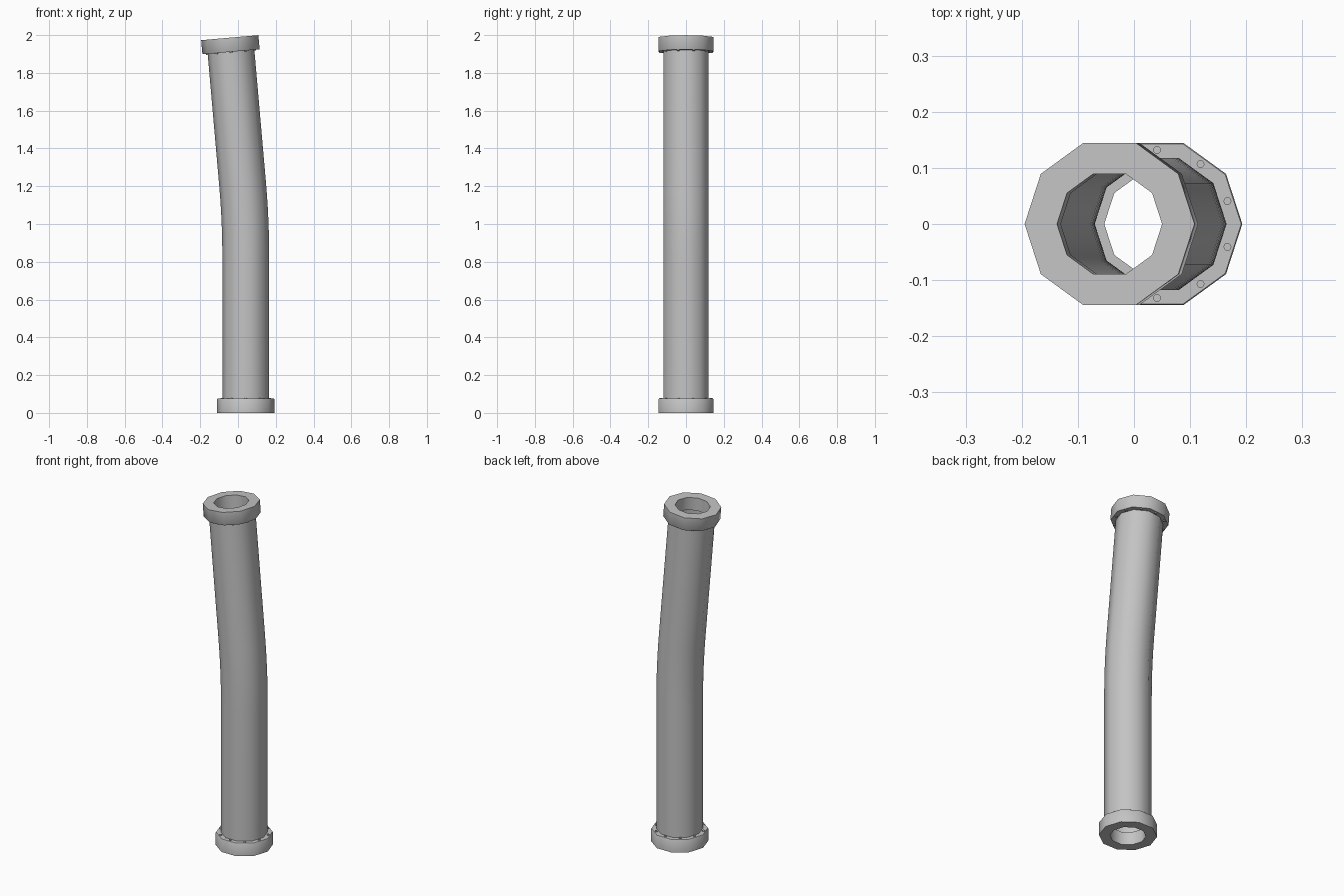
import bpy, bmesh, math
from mathutils import Vector, Matrix

if "Cube" in bpy.data.objects:
    bpy.data.objects.remove(bpy.data.objects["Cube"], do_unlink=True)

SIDES = 10
TILT = math.radians(5)
START_X = 0.041
CORNER_Z = 1.02            # where the two straight runs would meet
TANGENT = 0.19             # length of each run taken up by the bend
UPPER = 0.97               # corner to top end
TUBE_R, BORE_R = 0.124, 0.111
FLANGE_R, HOLE_R, FLANGE_H = 0.152, 0.094, 0.075

grey = bpy.data.materials.new("pipe grey")
grey.use_nodes = True
colour = (0.55, 0.55, 0.55, 1)
grey.diffuse_color = colour
grey.node_tree.nodes["Principled BSDF"].inputs["Base Color"].default_value = colour

# Frames along the centre line
bottom = Matrix.Translation((START_X, 0, 0))
corner = Matrix.Translation((START_X, 0, CORNER_Z))
lean = Matrix.Rotation(-TILT, 4, 'Y')
top = corner @ lean @ Matrix.Translation((0, 0, UPPER)) @ Matrix.Rotation(math.pi, 4, 'X')


def bend_frame(t):
    """Frame at fraction t around the bend."""
    radius = TANGENT / math.tan(TILT / 2)
    a = TILT * t
    x = START_X - radius * (1 - math.cos(a))
    z = CORNER_Z - TANGENT + radius * math.sin(a)
    return Matrix.Translation((x, 0, z)) @ Matrix.Rotation(-a, 4, 'Y')


def finish(bm, name):
    bmesh.ops.recalc_face_normals(bm, faces=bm.faces)
    mesh = bpy.data.meshes.new(name)
    bm.to_mesh(mesh)
    bm.free()
    mesh.materials.append(grey)
    obj = bpy.data.objects.new(name, mesh)
    bpy.context.collection.objects.link(obj)
    bpy.ops.object.select_all(action='DESELECT')
    obj.select_set(True)
    bpy.context.view_layer.objects.active = obj
    bpy.ops.object.shade_smooth_by_angle(angle=math.radians(40))
    return obj


def closed_sleeve(name, rings):
    """Bridge (frame, radius) rings into a closed hollow sleeve."""
    bm = bmesh.new()
    loops = []
    for frame, r in rings:
        angles = [math.tau * i / SIDES for i in range(SIDES)]
        loops.append([bm.verts.new(frame @ Vector((r * math.cos(a), r * math.sin(a), 0)))
                      for a in angles])
    for k, loop in enumerate(loops):
        nxt = loops[(k + 1) % len(loops)]
        for i in range(SIDES):
            j = (i + 1) % SIDES
            bm.faces.new((loop[i], loop[j], nxt[j], nxt[i]))
    return finish(bm, name)


def flange(name, frame):
    """Collar with a narrow hole and a slightly eased inner rim."""
    profile = [(HOLE_R, 0), (FLANGE_R, 0), (FLANGE_R, FLANGE_H - 0.003),
               (FLANGE_R - 0.002, FLANGE_H), (HOLE_R, FLANGE_H)]
    closed_sleeve(name, [(frame @ Matrix.Translation((0, 0, z)), r) for r, z in profile])


def bolts(name, frame):
    """Ring of small bolt heads on the tube side of a flange."""
    bm = bmesh.new()
    for i in range(SIDES):
        a = math.tau * (i + 0.5) / SIDES
        place = Matrix.Translation((0.132 * math.cos(a), 0.132 * math.sin(a), FLANGE_H))
        bmesh.ops.create_cone(bm, cap_ends=True, segments=12, radius1=0.007, radius2=0.007,
                              depth=0.01, matrix=frame @ place)
    finish(bm, name)


# Bent tube, outer wall up and bore back down
flip = Matrix.Rotation(math.pi, 4, 'X')
inset = Matrix.Translation((0, 0, FLANGE_H - 0.001))
path = [bottom @ inset] + [bend_frame(k / 6) for k in range(7)] + [top @ inset @ flip]
closed_sleeve("pipe_tube", [(f, TUBE_R) for f in path] + [(f, BORE_R) for f in reversed(path)])

# End collars with their bolts
for label, frame in (("bottom", bottom), ("top", top)):
    flange(label + "_flange", frame)
    bolts(label + "_bolts", frame)
